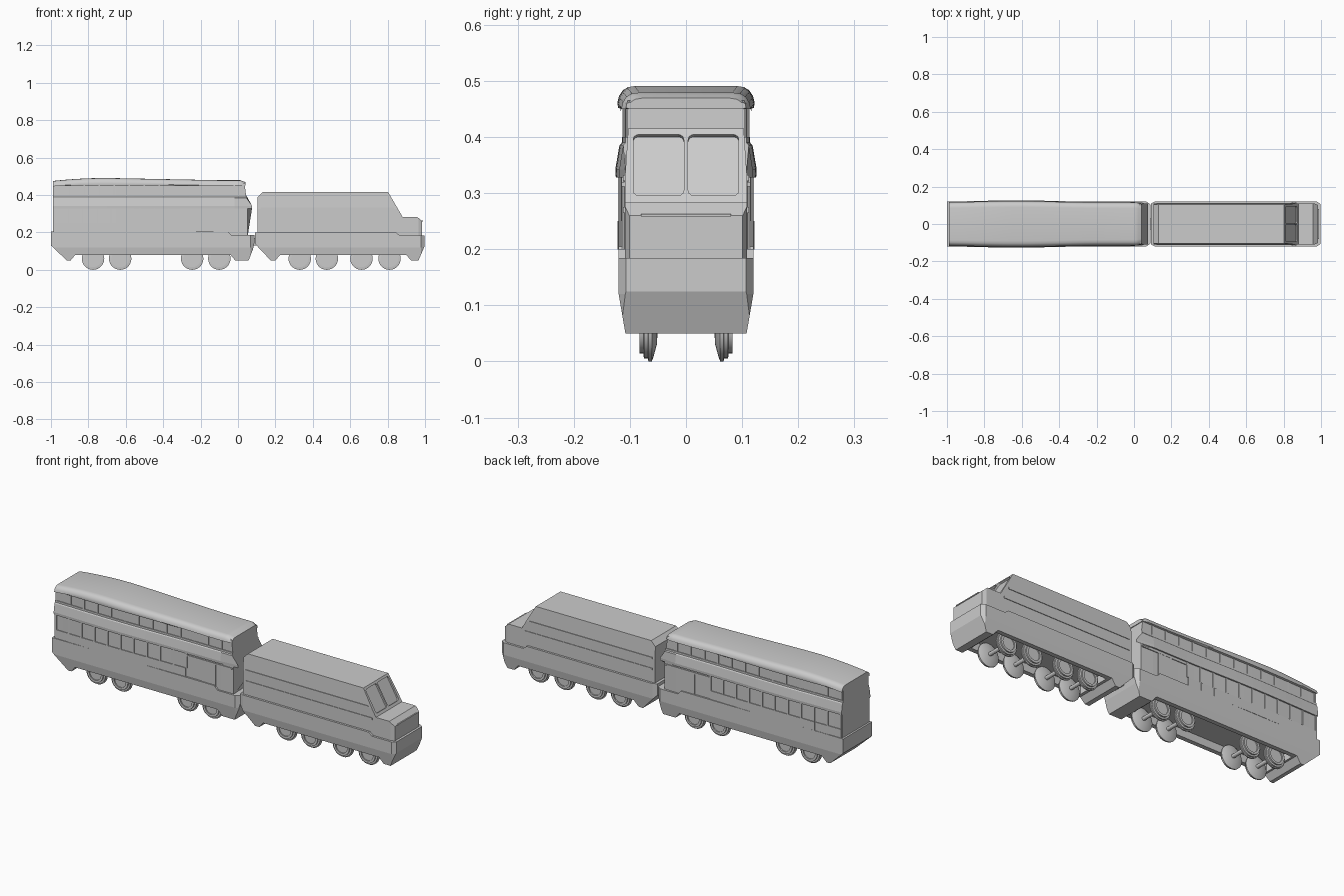
import bpy, bmesh, math
from mathutils import Vector

if "Cube" in bpy.data.objects:
    bpy.data.objects.remove(bpy.data.objects["Cube"])


def finish(name, bm, smooth=False):
    bmesh.ops.recalc_face_normals(bm, faces=bm.faces)
    me = bpy.data.meshes.new(name)
    bm.to_mesh(me)
    bm.free()
    ob = bpy.data.objects.new(name, me)
    bpy.context.collection.objects.link(ob)
    if smooth:
        bpy.ops.object.select_all(action='DESELECT')
        ob.select_set(True)
        bpy.context.view_layer.objects.active = ob
        bpy.ops.object.shade_smooth_by_angle(angle=math.radians(35))
    return ob


def profile_solid(name, pts, width, zcuts=(), xcuts=()):
    """Side profile (x, z) extruded across y; half width is width(x, z)."""
    bm = bmesh.new()
    face = bm.faces.new([bm.verts.new((x, -1, z)) for x, z in pts])
    ext = bmesh.ops.extrude_face_region(bm, geom=[face])
    for v in ext['geom']:
        if isinstance(v, bmesh.types.BMVert):
            v.co.y = 1
    cuts = [((0, 0, z), (0, 0, 1)) for z in zcuts] + [((x, 0, 0), (1, 0, 0)) for x in xcuts]
    for co, no in cuts:
        geom = bm.verts[:] + bm.edges[:] + bm.faces[:]
        bmesh.ops.bisect_plane(bm, geom=geom, plane_co=co, plane_no=no)
    for v in bm.verts:
        v.co.y *= width(v.co.x, v.co.z)
    return finish(name, bm)


def loft(name, half, stations, place, smooth=False):
    """Mirrored (y, z) section swept over x stations, each vertex set by place."""
    ring = half + [(-y, z) for y, z in reversed(half)]
    bm = bmesh.new()
    rows = [[bm.verts.new(place(x, y, z)) for y, z in ring] for x in stations]
    n = len(ring)
    for a, b in zip(rows, rows[1:]):
        for i in range(n):
            bm.faces.new((a[i], a[(i + 1) % n], b[(i + 1) % n], b[i]))
    bm.faces.new(rows[0])
    bm.faces.new(rows[-1])
    return finish(name, bm, smooth)


def box(name, x0, x1, y0, y1, z0, z1):
    bm = bmesh.new()
    bmesh.ops.create_cube(bm, size=1)
    for v in bm.verts:
        v.co = ((x0 + x1) / 2 + v.co.x * (x1 - x0), (y0 + y1) / 2 + v.co.y * (y1 - y0),
                (z0 + z1) / 2 + v.co.z * (z1 - z0))
    return finish(name, bm)


def cut(ob, cutter):
    mod = ob.modifiers.new("cut", 'BOOLEAN')
    mod.operation, mod.object, mod.solver = 'DIFFERENCE', cutter, 'EXACT'
    bpy.context.view_layer.objects.active = ob
    bpy.ops.object.modifier_apply(modifier=mod.name)
    bpy.data.objects.remove(cutter)


def wheel(name, x, side):
    # stepped disc: domed inner face, flange, tread and raised outer rim
    prof = [(0, .050), (.03, .052), (.052, .058), (.06, .061), (.06, .067), (.055, .068), (.055, .075),
            (.046, .076), (.046, .083), (.034, .083), (.034, .077), (0, .077)]
    bm = bmesh.new()
    vs = [bm.verts.new((x + r, side * y, .06)) for r, y in prof]
    es = [bm.edges.new(p) for p in zip(vs, vs[1:])]
    bmesh.ops.spin(bm, geom=vs + es, cent=(x, 0, .06), axis=(0, 1, 0),
                   angle=math.tau, steps=28, use_merge=True)
    bmesh.ops.remove_doubles(bm, verts=bm.verts, dist=1e-5)
    finish(name, bm, True)


def running_gear(prefix, skirt, xs, x0, x1):
    cut(skirt, box("well_cutter", x0, x1, -.09, .09, 0, .12))
    for i, x in enumerate(xs):
        for side in (-1, 1):
            wheel(f"{prefix}_wheel_{i}_{'left' if side > 0 else 'right'}", x, side)
        bm = bmesh.new()
        bmesh.ops.create_cone(bm, cap_ends=True, segments=12, radius1=.01, radius2=.01, depth=.13)
        for v in bm.verts:
            v.co = (x + v.co.x, v.co.z, .06 + v.co.y)
        finish(f"{prefix}_axle_{i}", bm)


def skirt_width(round_ends):
    def width(x, z):
        w = .12 if z >= .12 else .108 + .012 * (z - .05) / .07
        for end, amount in round_ends:
            w -= max(0, .022 - abs(x - end)) * amount
        return w
    return width


# ---- Locomotive ----
loco_skirt = profile_solid("loco_skirt", [
    (.09, .20), (.09, .14), (.175, .05), (.20, .05), (.225, .08), (.90, .08), (.925, .05),
    (.965, .05), (.997, .125), (.997, .184), (.865, .184), (.845, .20)],
    skirt_width([(.09, .5), (1.0, .7)]), [.12], [.112, .978])
running_gear("loco", loco_skirt, (.33, .475, .66, .81), .24, .89)


def loco_width(x, z):
    w = .109 if z < .325 else .109 - .006 * (z - .325) / .09
    return w - .4 * max(0, x - .965)


loco_body = profile_solid("loco_body", [
    (.105, .17), (.105, .39), (.13, .415), (.803, .415), (.88, .283), (.958, .283),
    (.985, .26), (.985, .17)], loco_width, [.325], [.965])
# recessed windscreen panes on the sloping cab front
slope = Vector((.077, 0, -.132)).normalized()
normal = Vector((.132, 0, .077)).normalized()
mid = Vector((.8405, 0, .350))
for side in (-1, 1):
    bm = bmesh.new()
    bmesh.ops.create_cube(bm, size=1)
    up = [e for e in bm.edges if abs(e.verts[0].co.z - e.verts[1].co.z) > .5]
    for v in bm.verts:
        v.co = (v.co.x * .126, v.co.y * .09, v.co.z * .016)
    bmesh.ops.bevel(bm, geom=up, offset=.01, segments=3, profile=.5, affect='EDGES')
    for v in bm.verts:
        a, b, c = v.co
        v.co = mid + slope * a + Vector((0, side * .049 + b, 0)) + normal * c
    cut(loco_body, finish("pane_cutter", bm))
box("nose_crease", .975, .988, -.08, .08, .258, .263)
for side in (-1, 1):
    for z, end in ((.327, .835), (.27, .86)):
        y = side * .109
        box("loco_side_rib", .12, end, y - .003, y + .003, z - .005, z + .005)

# ---- Coach ----
coach_skirt = profile_solid("coach_skirt", [
    (-1, .205), (-1, .13), (-.915, .05), (-.895, .05), (-.87, .08), (-.04, .08), (-.015, .05),
    (.057, .05), (.08, .11), (.088, .145), (.088, .185), (-.035, .185), (-.055, .205)],
    skirt_width([(.088, .7)]), [.12], [.066])
running_gear("coach", coach_skirt, (-.775, -.63, -.245, -.10), -.86, -.05)


def bulge(x):
    return 1 + .06 * max(0, math.cos((x + .63) * math.pi / .9)) ** 2 if abs(x + .63) < .45 else 1


def place_body(x, y, z):
    y *= bulge(x)
    if x > 0:                     # raked, rounded front end with a small visor
        if z > .345:
            x -= .13 * (z - .345)
        elif z >= .325 and abs(y) > .116:
            x += .025
        y *= 1 - 3 * max(0, x - .045 if z < .345 else 0)
    return x, y, z


N = 20
stations = [-.99 + i * .97 / N for i in range(N + 1)] + [.05]
loft("coach_body", [(.111, .17), (.111, .328), (.118, .328), (.119, .342), (.112, .385),
                    (.108, .39), (.108, .40), (.104, .40), (.104, .465)], stations, place_body)


def place_roof(x, y, z):
    s = 1 - max(0, x - .012) * 2.5
    z += (.491 - .016 * ((x + .7) / .29) ** 2 if x < -.7 else .491 - .012 * min(1, (x + .7) / .6)) - .491 \
        if z > .456 else 0
    if z > .47 and x > .012:
        z -= (x - .012) * .35
    return x, y * s * bulge(x), z


loft("coach_roof", [(.108, .45), (.114, .452), (.1155, .462), (.113, .473), (.107, .483),
                    (.098, .489), (.085, .491)],
     stations[:-1] + [.0, .012, .024, .034, .04], place_roof, True)

# window mullions, window rails and door panels on both sides
PITCH = .076
for side in (-1, 1):
    tag = "left" if side > 0 else "right"

    def bar(name, x0, x1, y, z0, z1, t=.004):
        c = side * y * bulge((x0 + x1) / 2)
        box(f"{name}_{tag}", x0, x1, c - t, c + t, z0, z1)

    for i in range(11):
        x = -.985 + i * PITCH
        bar("lower_mullion", x, x + .008, .111, .25, .328)
    for i in range(13):
        x = -.985 + i * .08
        bar("upper_mullion", x, x + .008, .104, .40, .455, .003)
    for i in range(10):
        x = -.985 + i * PITCH
        bar("waist_panel", x, x + PITCH, .111, .20, .25, .004)
    bar("door", -.13, -.05, .110, .195, .312, .004)
    bar("door_rail", -.22, .045, .110, .312, .320, .005)

# coupling between the two vehicles
box("coupling", .05, .13, -.03, .03, .13, .17)
